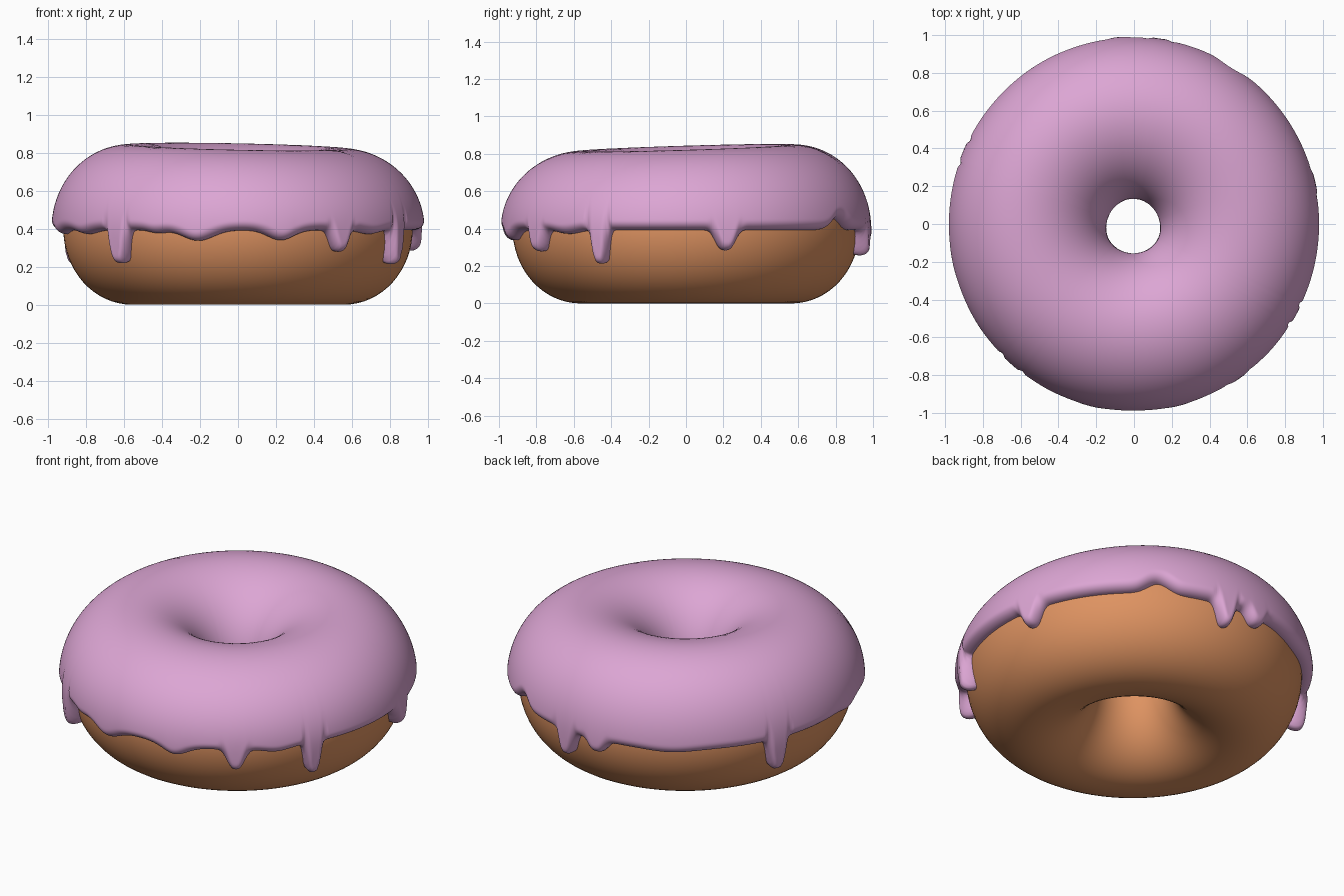
import bpy, bmesh, math
from math import sin, cos, pi, radians, exp, sqrt

if "Cube" in bpy.data.objects:
    bpy.data.objects.remove(bpy.data.objects["Cube"])

# Ring cross-section: an ellipse, slightly flatter on its upper half
R, ZC, A, B_UP, B_LOW = 0.56, 0.40, 0.36, 0.37, 0.40
THICK = 0.062

# Icing edge features: angle (deg), drop below the base edge, half width (deg), sharpness
BASE = 0.392
FEATURES = [
    (228.5, 0.165, 3.8, 4), (304.5, 0.11, 3.8, 3), (331, 0.17, 3.2, 4),
    (13, 0.105, 4, 3), (82, 0.13, 3.6, 3), (94.5, 0.065, 4, 3),
    (157, 0.17, 3.6, 4), (192, 0.02, 5, 2), (212, 0.02, 6, 2),
    (243, 0.015, 4, 2), (257, 0.055, 7, 2), (284, 0.052, 6, 2),
    (318, 0.02, 6, 2), (58, -0.06, 5, 2), (120, 0.015, 10, 2),
]


def edge_z(deg):
    z = BASE
    for a, drop, w, p in FEATURES:
        d = abs((deg - a + 180) % 360 - 180)
        z -= drop * exp(-(d / w) ** p)
    return z


def drip_amount(deg):
    return max(0.0, min(1.0, (0.36 - edge_z(deg)) / 0.1))


def surface(a, th, off):
    """Point on the ring at angle a, section angle th, pushed out by off."""
    b = B_UP if sin(th) > 0 else B_LOW
    nx, nz = cos(th) / A, sin(th) / b
    n = sqrt(nx * nx + nz * nz)
    r = R + A * cos(th) + off * nx / n
    z = ZC + b * sin(th) + off * nz / n
    x, y = r * cos(a), r * sin(a) * 1.008
    # slight lean of the top and off-centre hole
    z += (0.03 * y - 0.02 * x) * max(0.0, z - ZC) / 0.43
    k = max(0.0, min(1.0, (0.5 - r) / 0.3))
    return (x - 0.004 * k, y - 0.013 * k, z)


def ring_object(name, loops, color):
    """Skin a closed ring of closed section loops."""
    bm = bmesh.new()
    grid = [[bm.verts.new(p) for p in loop] for loop in loops]
    n, m = len(grid), len(grid[0])
    for i in range(n):
        for j in range(m):
            i2, j2 = (i + 1) % n, (j + 1) % m
            bm.faces.new((grid[i][j], grid[i2][j], grid[i2][j2], grid[i][j2]))
    bmesh.ops.recalc_face_normals(bm, faces=bm.faces[:])
    me = bpy.data.meshes.new(name)
    bm.to_mesh(me)
    bm.free()
    for p in me.polygons:
        p.use_smooth = True
    mat = bpy.data.materials.new(name + "_material")
    mat.diffuse_color = color
    mat.use_nodes = True
    mat.node_tree.nodes["Principled BSDF"].inputs["Base Color"].default_value = mat.diffuse_color
    me.materials.append(mat)
    ob = bpy.data.objects.new(name, me)
    bpy.context.collection.objects.link(ob)
    return ob


# Dough ring
dough = [[surface(2 * pi * i / 128, 2 * pi * j / 64, 0) for j in range(64)]
         for i in range(128)]
ring_object("dough", dough, (0.73, 0.29, 0.12, 1))

# Icing: cap over the upper half with a rounded, dripping outer edge
N, M, HIDDEN = 540, 64, 16
icing = []
for i in range(N):
    deg = 360 * i / N
    a = radians(deg)
    slope = (edge_z(deg + 0.3) - edge_z(deg - 0.3)) / (0.93 * radians(0.6))
    ze = edge_z(deg) - ZC
    th_out = math.asin(ze / (B_UP if ze > 0 else B_LOW))
    th_in = pi + 0.05 * sin(3 * a)
    loop = []
    for j in range(M + 1):
        u = 1 - (1 - j / M) ** 1.8
        u = u * 0.98 + 0.02 * (j / M)
        th = th_in + (th_out - th_in) * u
        d_out = (th - th_out) * 0.39 / sqrt(1 + slope * slope)
        d_in = (th_in - th) * 0.39
        d = min(1.0, max(0.0, min(d_out, d_in)) / 0.05)
        bulge = 0.016 * drip_amount(deg) * exp(-((th - th_out) * 0.39 / 0.08) ** 2)
        loop.append(surface(a, th, (THICK + bulge) * sqrt(1 - (1 - d) ** 2)))
    for j in range(HIDDEN + 1):
        th = th_out + (th_in - th_out) * j / HIDDEN
        loop.append(surface(a, th, -0.012))
    icing.append(loop)
ring_object("icing", icing, (0.72, 0.38, 0.66, 1))
